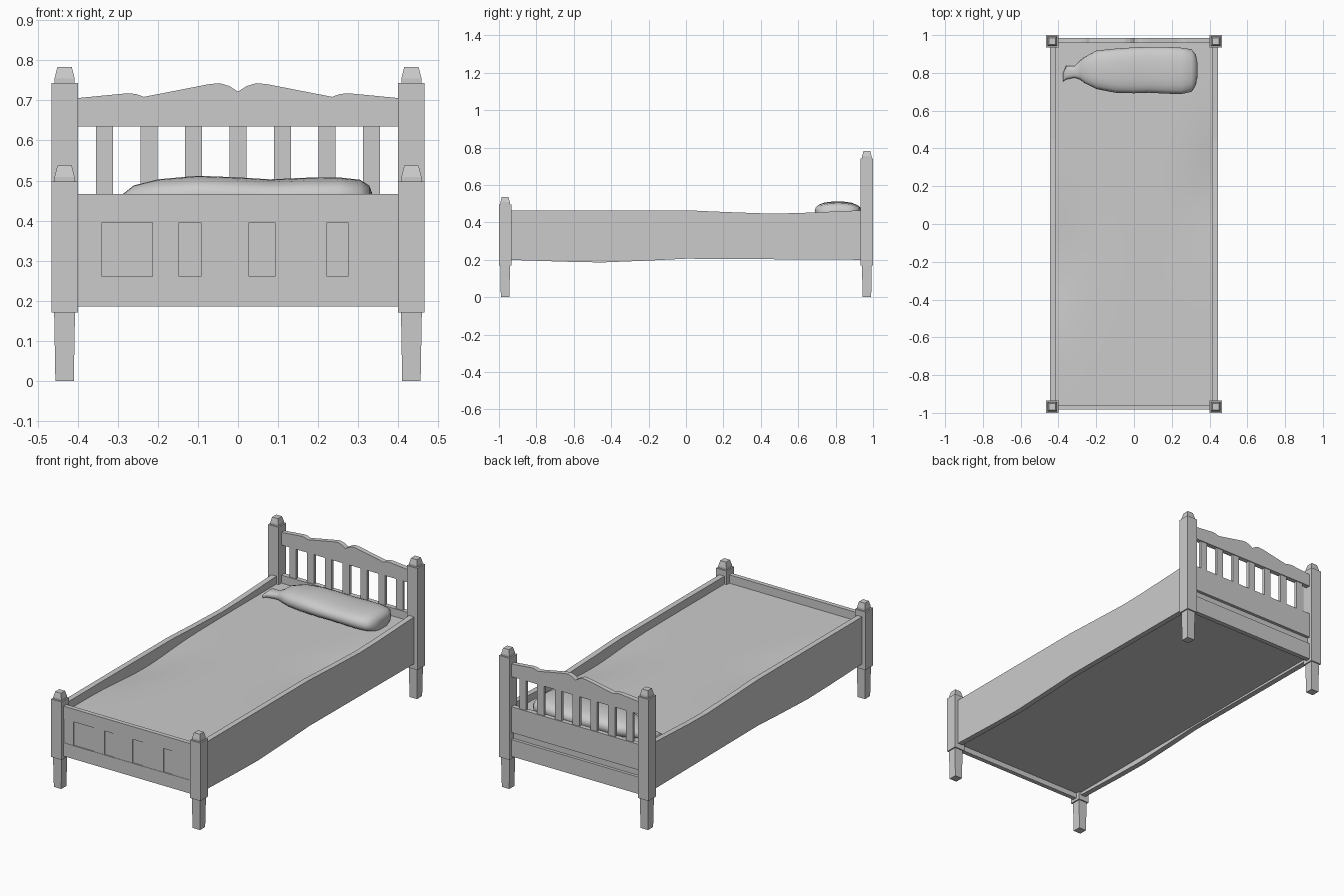
import bpy, bmesh, math

old = bpy.data.objects.get("Cube")
if old:
    bpy.data.objects.remove(old)

grey = bpy.data.materials.new("plain_grey")
grey.use_nodes = True
grey.diffuse_color = (0.6, 0.6, 0.6, 1)
grey.node_tree.nodes["Principled BSDF"].inputs["Base Color"].default_value = (0.6, 0.6, 0.6, 1)


def finish(name, bm):
    bmesh.ops.recalc_face_normals(bm, faces=bm.faces)
    mesh = bpy.data.meshes.new(name)
    bm.to_mesh(mesh)
    bm.free()
    mesh.materials.append(grey)
    ob = bpy.data.objects.new(name, mesh)
    bpy.context.collection.objects.link(ob)
    return ob


def loft(name, rings):
    """Skin a list of equal-length point rings and cap both ends."""
    bm = bmesh.new()
    loops = [[bm.verts.new(p) for p in ring] for ring in rings]
    n = len(loops[0])
    for a, b in zip(loops, loops[1:]):
        for i in range(n):
            j = (i + 1) % n
            bm.faces.new((a[i], a[j], b[j], b[i]))
    bm.faces.new(loops[0])
    bm.faces.new(loops[-1])
    return finish(name, bm)


def box(name, x0, x1, y0, y1, z0, z1):
    return loft(name, [[(x0, y0, z), (x1, y0, z), (x1, y1, z), (x0, y1, z)] for z in (z0, z1)])


def post(name, x, y, top):
    """Square post: tapered foot, thick block and tapered cap."""
    levels = [(0, .023), (.17, .026), (.17, .033), (top, .033),
              (top, .025), (top + .012, .025), (top + .04, .018)]
    loft(name, [[(x + sx * r, y + sy * r, z) for sx, sy in ((-1, -1), (1, -1), (1, 1), (-1, 1))]
                for z, r in levels])


# Corner posts and gently warped side rails
rail_edge = [(-.95, .465), (0, .465), (.2, .456), (.45, .447), (.6, .45), (.95, .465),
             (.95, .2), (0, .206), (-.2, .196), (-.45, .186), (-.65, .19), (-.95, .2)]
for side, s in (("left", 1), ("right", -1)):
    post(f"front_{side}_post", s * .433, -.967, .497)
    post(f"back_{side}_post", s * .433, .967, .743)
    loft(f"{side}_side_rail", [[(s * x, y, z) for y, z in rail_edge] for x in (.414, .445)])

# Headboard: scalloped crest, seven slats, two boards with a recess between
half = [(.022, .736), (.045, .743), (.07, .741), (.235, .709),
        (.255, .716), (.275, .718), (.41, .705)]
crest = [(-x, z) for x, z in reversed(half)] + [(0, .722)] + half
crest += [(.41, .635), (-.41, .635)]
loft("headboard_crest", [[(x, y, z) for x, z in crest] for y in (.958, .985)])
for i in range(7):
    x = (i - 3) * .111
    box(f"headboard_slat_{i + 1}", x - .021, x + .021, .963, .98, .45, .64)
box("headboard_middle_board", -.41, .41, .958, .985, .32, .465)
box("headboard_recess", -.41, .41, .955, .968, .25, .33)
box("headboard_lower_board", -.41, .41, .958, .985, .185, .28)

# Footboard: two rails and planks set at alternating depths
box("footboard_top_rail", -.41, .41, -.982, -.957, .395, .467)
box("footboard_bottom_rail", -.41, .41, -.982, -.957, .185, .26)
joints = [-.41, -.34, -.213, -.147, -.092, .027, .092, .222, .275, .41]
for i, (a, b) in enumerate(zip(joints, joints[1:])):
    box(f"footboard_plank_{i + 1}", a, b, -.980 + .005 * (i % 2), -.957, .255, .40)

# Mattress: closed slab whose top sags slightly beside the rails
bm = bmesh.new()
bmesh.ops.create_grid(bm, x_segments=12, y_segments=24, size=1)
for v in bm.verts:
    x, y = v.co.x, v.co.y
    sag = .025 * abs(x) ** 3 * math.exp(-((y - .25 * x) / .3) ** 2)
    v.co = (x * .415, y * .958, .42 - sag)
edges = [e for e in bm.edges if e.is_boundary]
skirt = bmesh.ops.extrude_edge_only(bm, edges=edges)["geom"]
for v in skirt:
    if isinstance(v, bmesh.types.BMVert):
        v.co.z = .215
bmesh.ops.holes_fill(bm, edges=[e for e in bm.edges if e.is_boundary], sides=0)
mattress = finish("mattress", bm)

# Pillow: soft sections along x (x, low y, high y, top z), gathered at one end
sections = [(-.375, .755, .80, .440), (-.36, .765, .838, .455), (-.315, .775, .835, .455),
            (-.285, .765, .865, .468), (-.26, .745, .885, .488), (-.2, .715, .918, .503),
            (-.1, .695, .928, .512), (0, .692, .935, .508), (.08, .695, .938, .503),
            (.17, .69, .938, .507), (.25, .688, .933, .508), (.305, .70, .925, .502),
            (.328, .735, .895, .487), (.335, .775, .86, .468)]
rings = []
for x, lo, hi, top in sections:
    ring = []
    for k in range(20):
        c, s = math.cos(k * math.pi / 10), math.sin(k * math.pi / 10)
        y = (lo + hi) / 2 + (hi - lo) / 2 * math.copysign(abs(c) ** .8, c)
        z = (top + .415) / 2 + (top - .415) / 2 * math.copysign(abs(s) ** .8, s)
        ring.append((x, y, z))
    rings.append(ring)
pillow = loft("pillow", rings)

# Smooth shading on the soft parts only
for ob in (mattress, pillow):
    bpy.ops.object.select_all(action="DESELECT")
    ob.select_set(True)
    bpy.context.view_layer.objects.active = ob
    bpy.ops.object.shade_smooth_by_angle(angle=math.radians(50))
